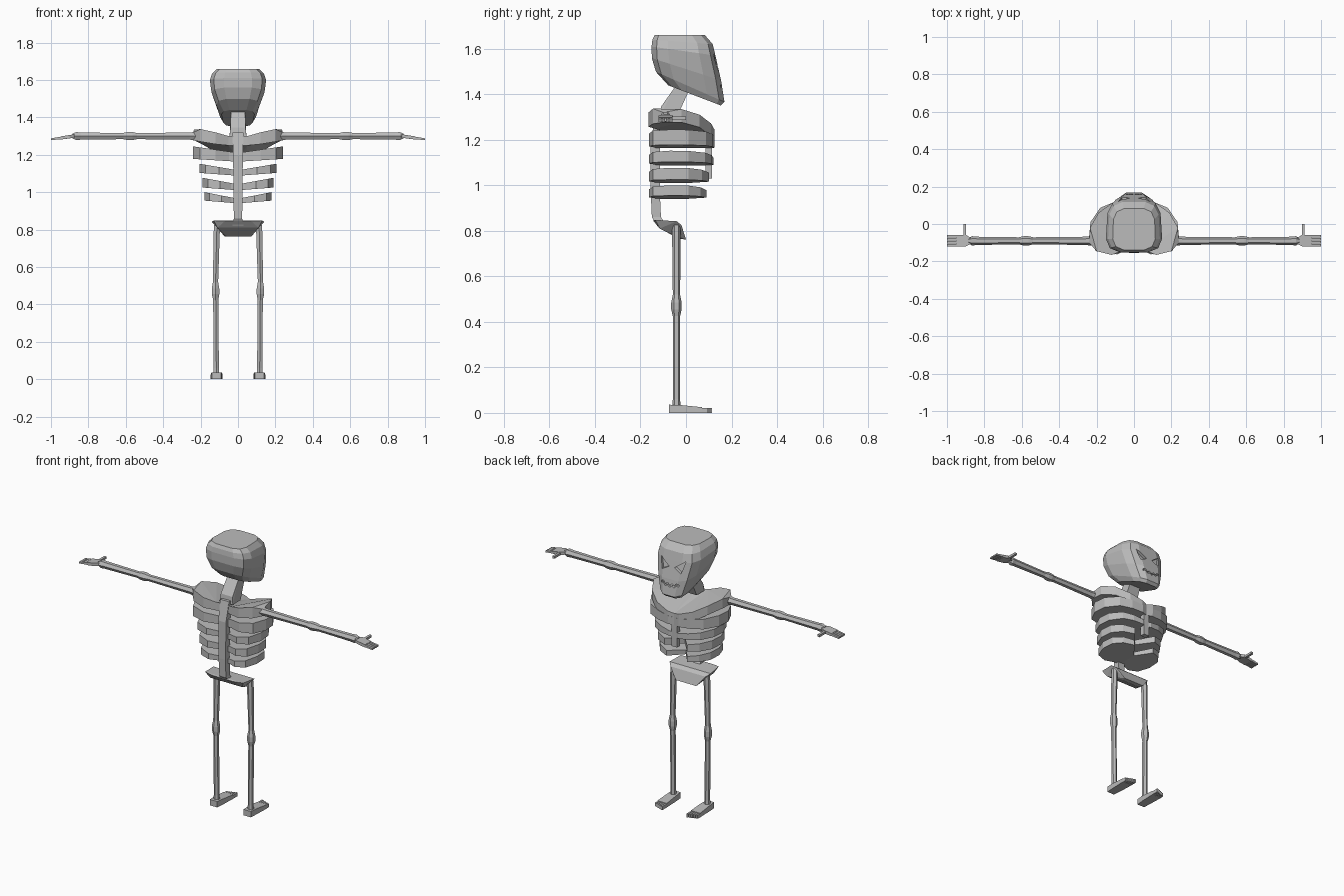
import bpy, bmesh, math

if "Cube" in bpy.data.objects:
    bpy.data.objects.remove(bpy.data.objects["Cube"])

mat = bpy.data.materials.new("bone grey")
mat.diffuse_color = (0.5, 0.5, 0.5, 1)
mat.use_nodes = True
mat.node_tree.nodes["Principled BSDF"].inputs["Base Color"].default_value = mat.diffuse_color


def finish(name, bm):
    bmesh.ops.recalc_face_normals(bm, faces=bm.faces)
    me = bpy.data.meshes.new(name)
    bm.to_mesh(me)
    bm.free()
    me.materials.append(mat)
    ob = bpy.data.objects.new(name, me)
    bpy.context.collection.objects.link(ob)
    return ob


def loft(name, rings):
    """Skin a list of equal-length point rings and cap both ends."""
    bm = bmesh.new()
    vs = [[bm.verts.new(p) for p in r] for r in rings]
    n = len(vs[0])
    for a, b in zip(vs, vs[1:]):
        for i in range(n):
            bm.faces.new((a[i], a[(i + 1) % n], b[(i + 1) % n], b[i]))
    caps = [bm.faces.new(vs[0]), bm.faces.new(vs[-1])]
    bmesh.ops.triangulate(bm, faces=[f for f in caps if len(f.verts) > 4])
    return finish(name, bm)


def hull(name, pts):
    bm = bmesh.new()
    for p in pts:
        bm.verts.new(p)
    res = bmesh.ops.convex_hull(bm, input=bm.verts)
    bmesh.ops.delete(bm, geom=list({v for v in res["geom_interior"] if isinstance(v, bmesh.types.BMVert)}), context='VERTS')
    bmesh.ops.dissolve_limit(bm, angle_limit=0.02, verts=bm.verts, edges=bm.edges)
    return finish(name, bm)


def box(name, x0, x1, y0, y1, z0, z1):
    return hull(name, [(x, y, z) for x in (x0, x1) for y in (y0, y1) for z in (z0, z1)])


def bone(name, stations, axis, sides=6):
    """Faceted rod; stations are (x, y, z, radius), rings square to axis."""
    rings = []
    for x, y, z, r in stations:
        ring = []
        for i in range(sides):
            a = 2 * math.pi * (i + 0.5) / sides
            u, v = r * math.cos(a), r * math.sin(a)
            ring.append((x, y + v, z + u) if axis == 'x' else (x + u, y + v, z))
        rings.append(ring)
    return loft(name, rings)


def both(pts):
    return [(s * x, y, z) for s in (1, -1) for x, y, z in pts]


# skull: tilted rounded rings (back y, back z, front y, front z, back half width, front half width)
def skull_ring(yb, zb, yf, zf, wb, wf, n=12):
    ring = []
    for i in range(n):
        a = 2 * math.pi * (i + 0.5) / n
        c, s = math.cos(a), math.sin(a)
        c = math.copysign(abs(c) ** 0.55, c)
        s = math.copysign(abs(s) ** 0.55, s)
        t = (s + 1) / 2
        ring.append((c * (wb + (wf - wb) * t), yb + (yf - yb) * t, zb + (zf - zb) * t))
    return ring


skull = loft("skull", [skull_ring(*r) for r in (
    (-.08, 1.44, .155, 1.35, .095, .075),
    (-.135, 1.50, .172, 1.365, .13, .085),
    (-.153, 1.56, .157, 1.46, .155, .115),
    (-.154, 1.61, .132, 1.57, .158, .14),
    (-.15, 1.64, .12, 1.62, .145, .13),
    (-.14, 1.66, .085, 1.66, .118, .11))])


# slanted eyes and zigzag mouth, cut into the face
def face_cutter(outline):
    depth = lambda z: .157 - (z - 1.46) * .23 - .022
    return loft("face_cutter", [[(x, depth(z), z) for x, z in outline],
                                [(x, .3, z) for x, z in outline]])


def carve(ob, cutter):
    m = ob.modifiers.new("cut", 'BOOLEAN')
    m.operation, m.solver, m.object = 'DIFFERENCE', 'EXACT', cutter
    dg = bpy.context.evaluated_depsgraph_get()
    me = bpy.data.meshes.new_from_object(ob.evaluated_get(dg))
    ob.modifiers.clear()
    ob.data = me
    bpy.data.objects.remove(cutter)


for s in (1, -1):
    carve(skull, face_cutter([(s * .018, 1.53), (s * .085, 1.578), (s * .065, 1.505)]))
top = [(-.06 + .015 * i, 1.425 + (.012 if i % 2 else 0) + 4 * (-.06 + .015 * i) ** 2) for i in range(9)]
carve(skull, face_cutter(top + [(x, z - .012) for x, z in reversed(top)]))

# neck and spine
hull("neck", both([(.045, -.115, 1.30), (.045, -.04, 1.30), (.04, -.11, 1.345),
                   (.038, -.05, 1.43), (.038, .01, 1.41)]))
loft("spine", [[(x, y + d, z) for x, d in ((-w, 0), (w, 0), (w, .04), (-w, .04))]
               for y, z, w in ((-.125, .82, .03), (-.15, .86, .022), (-.155, .97, .024),
                               (-.155, 1.2, .026), (-.13, 1.32, .03))])
box("breastbone", -.02, .02, .085, .115, 1.03, 1.22)

# shoulder plate: half outline as (x, y, top z, bottom z)
shoulder = [(0, -.13, 1.30, 1.25), (.05, -.14, 1.30, 1.25), (.12, -.165, 1.32, 1.257),
            (.2, -.145, 1.337, 1.27), (.24, -.1, 1.32, 1.277), (.235, -.02, 1.335, 1.277),
            (.19, .06, 1.31, 1.255), (.12, .11, 1.272, 1.215), (.04, .125, 1.245, 1.185),
            (0, .115, 1.235, 1.18)]


def slab(name, outline, s):
    loft(name, [[(s * p[0], p[1], p[k]) for p in outline] for k in (2, 3)])


# ribs: half width, front y, top z, bottom z, open at the front
ribs = [(.24, .125, 1.245, 1.178, False), (.205, .12, 1.152, 1.103, False),
        (.19, .1, 1.077, 1.025, True), (.178, .09, 1.0, .955, True)]
for side, s in (("left", -1), ("right", 1)):
    slab(side + "_shoulder_plate", shoulder, s)
    for i, (w, yf, zt, zb, gap) in enumerate(ribs):
        plan = [(0, -.13), (.2, -.135), (.5, -.162), (.85, -.145), (1, -.07), (.97, .01), (.75, yf * .7)]
        plan += [(.4, yf), (0, yf - .09)] if gap else [(.45, yf * .93), (.15, yf), (0, yf - .01)]
        slab(f"{side}_rib_{i + 1}",
             [(u * w, y, zt - .035 * (1 - u), zb - .015 * (1 - u)) for u, y in plan], s)

    # arm with elbow and wrist
    bone(side + "_arm", [(s * x, -.09, 1.30, r) for x, r in (
        (.19, .03), (.26, .022), (.54, .019), (.565, .025), (.59, .025),
        (.615, .019), (.84, .022), (.865, .025), (.885, .014))], 'x')
    # hand: palm, four fingers, thumb
    hull(side + "_palm", [(s * x, y, z) for x, y0, y1, z0, z1 in (
        (.87, -.105, -.075, 1.292, 1.31), (.9, -.12, -.058, 1.288, 1.306),
        (.95, -.12, -.06, 1.281, 1.298)) for y in (y0, y1) for z in (z0, z1)])
    for i in range(4):
        y = -.12 + .016 * i
        hull(f"{side}_finger_{i + 1}", [(s * x, yy, z) for x, z0, z1 in (
            (.94, 1.284, 1.298), (1.0, 1.278, 1.288)) for yy in (y, y + .012) for z in (z0, z1)])
    box(side + "_thumb", s * .897, s * .912, -.065, 0, 1.288, 1.302)

    # leg with knee
    bone(side + "_leg", [(s * x, -.042, z, r) for x, z, r in (
        (.112, .825, .018), (.114, .78, .019), (.12, .52, .016), (.12, .485, .023), (.12, .455, .023),
        (.119, .425, .016), (.116, .06, .016), (.116, .02, .019))], 'z')
    # foot and toes
    hull(side + "_foot", [(s * x, y, z) for x0, x1, y, zt in (
        (.09, .14, -.075, .036), (.085, .143, -.02, .034), (.082, .146, .07, .025))
        for x in (x0, x1) for z in (0, zt)])
    for i in range(5):
        x = .082 + .0131 * i
        box(f"{side}_toe_{i + 1}", s * x, s * (x + .0105), .065, .114 - .005 * i, 0, .022)

# pelvis
hull("pelvis", both([(.14, -.04, .842), (.13, -.135, .848), (.07, -.145, .845), (.11, -.115, .81),
                     (.12, -.02, .825), (.07, 0, .762), (.06, -.03, .765)]))
